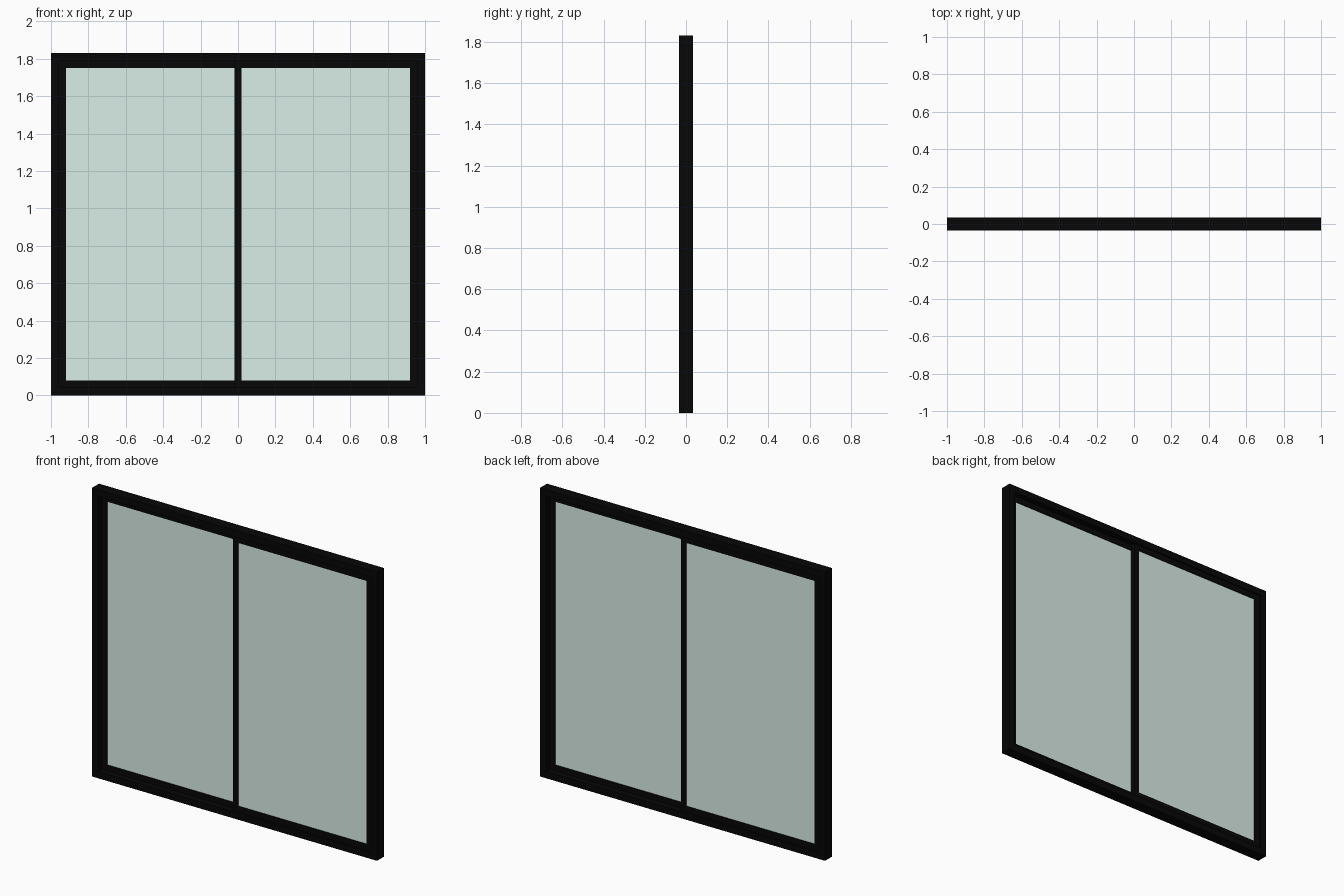
import bpy

if "Cube" in bpy.data.objects:
    bpy.data.objects.remove(bpy.data.objects["Cube"])

H = 1.83            # overall height
D = 0.035           # half depth of outer frame
FW = 0.043          # outer frame face width
SW = 0.037          # sash face width


def material(name, color):
    m = bpy.data.materials.new(name)
    m.diffuse_color = color
    m.use_nodes = True
    m.node_tree.nodes["Principled BSDF"].inputs["Base Color"].default_value = m.diffuse_color
    return m


black = material("black_aluminium", (0.002, 0.002, 0.002, 1))
tint = material("tinted_glass", (0.70, 0.85, 0.79, 0.4))


def box(name, x0, x1, y0, y1, z0, z1, mat):
    bpy.ops.mesh.primitive_cube_add(
        size=1, location=((x0 + x1) / 2, (y0 + y1) / 2, (z0 + z1) / 2))
    o = bpy.context.object
    o.name = name
    o.scale = (x1 - x0, y1 - y0, z1 - z0)
    o.data.materials.append(mat)
    return o


def ring(name, x0, x1, y0, y1, z0, z1, w):
    # rectangular frame: two full-height stiles and two rails between them
    box(name + "_left_stile", x0, x0 + w, y0, y1, z0, z1, black)
    box(name + "_right_stile", x1 - w, x1, y0, y1, z0, z1, black)
    box(name + "_bottom_rail", x0 + w, x1 - w, y0, y1, z0, z0 + w, black)
    box(name + "_top_rail", x0 + w, x1 - w, y0, y1, z1 - w, z1, black)


# outer frame
ring("outer_frame", -1, 1, -D, D, 0, H, FW)

# two sliding sashes on separate tracks, meeting stiles overlapping at centre
half = SW / 2
for name, x0, x1, y0, y1 in (
        ("front_sash", -half, 1 - FW, -0.026, -0.001),
        ("rear_sash", -1 + FW, half, 0.001, 0.026)):
    ring(name, x0, x1, y0, y1, FW, H - FW, SW)
    # glass pane held inside the sash
    box(name + "_glass", x0 + SW, x1 - SW, y0 + 0.005, y1 - 0.005,
        FW + SW, H - FW - SW, tint)
